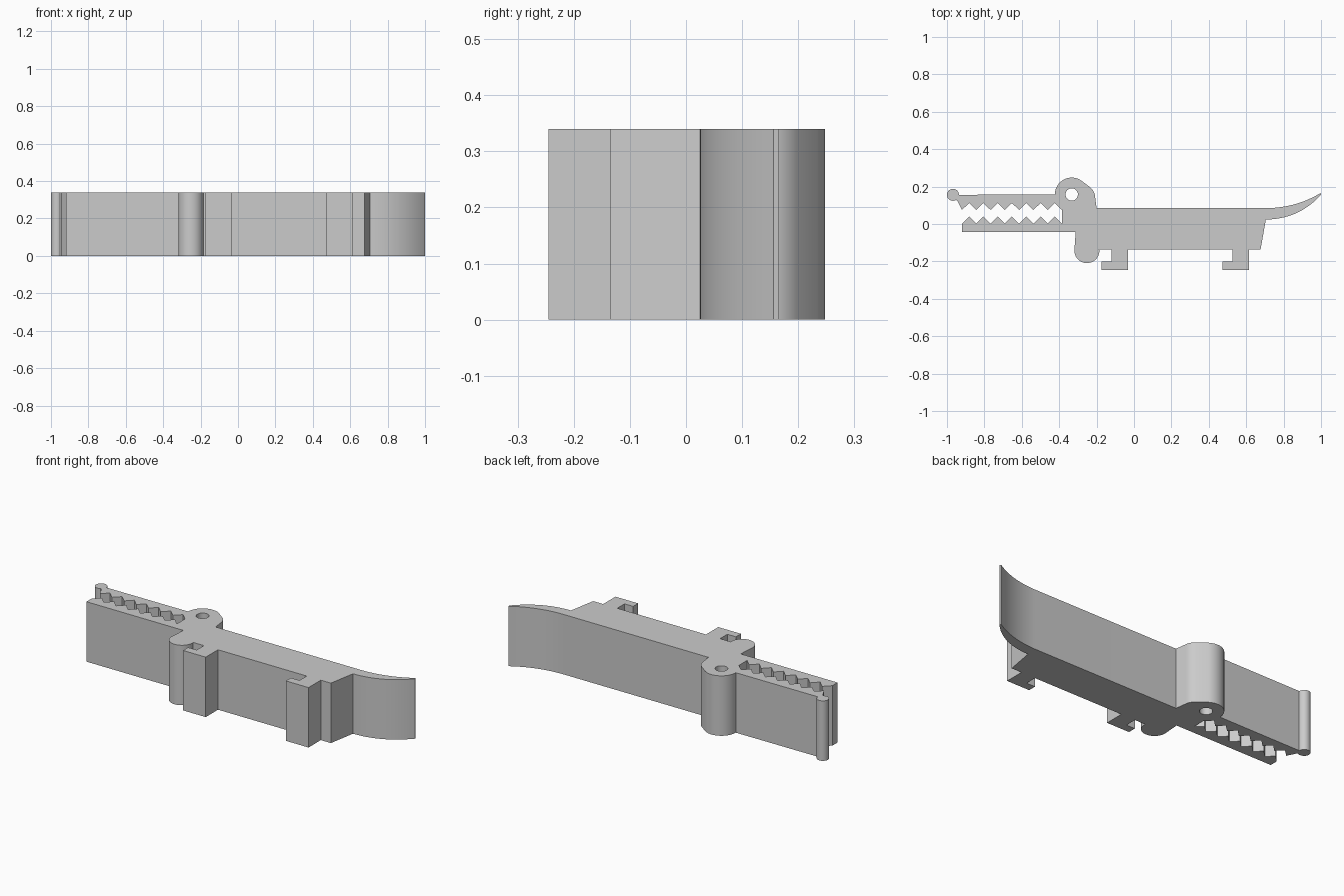
import bpy, bmesh
from math import cos, sin, radians
from mathutils import Vector

cube = bpy.data.objects.get("Cube")
if cube:
    bpy.data.objects.remove(cube, do_unlink=True)

HEIGHT = 0.34
JAW_LEFT, JAW_RIGHT, TEETH = -0.92, -0.385, 7


def arc(cx, cy, r, start, end, steps):
    angles = [radians(start + (end - start) * i / steps) for i in range(steps + 1)]
    return [(cx + r * cos(a), cy + r * sin(a)) for a in angles]


def bend(a, b, c, steps=16):
    a, b, c = Vector(a), Vector(b), Vector(c)
    ts = [i / steps for i in range(steps + 1)]
    return [tuple(a * (1 - t) ** 2 + b * 2 * t * (1 - t) + c * t * t) for t in ts]


def zigzag(x0, x1, base, tip):
    n = TEETH * 2
    return [(x0 + (x1 - x0) * i / n, tip if i % 2 else base) for i in range(n + 1)]


def leg(x):
    # Hip, heel, sole, toe and ankle, with x at the back of the leg
    return [(x, -0.135), (x, -0.245), (x - 0.142, -0.245), (x - 0.142, -0.2),
            (x - 0.088, -0.2), (x - 0.088, -0.135)]


# Silhouette, clockwise from the tail tip along the belly, jaws, head and back
outline = bend((1.0, 0.156), (0.88, 0.025), (0.705, 0.024))
outline += [(0.677, -0.135)]
outline += leg(0.614) + leg(-0.031)
outline += [(-0.187, -0.135)] + arc(-0.252, -0.142, 0.067, 0, -180, 28)
outline += [(-0.312, -0.044), (JAW_LEFT, -0.044)]
outline += zigzag(JAW_LEFT, JAW_RIGHT, 0.002, 0.04)
outline += zigzag(JAW_RIGHT, JAW_LEFT, 0.075, 0.112)
outline += [(-0.945, 0.125)]
outline += arc(-0.968, 0.156, 0.032, -60, -360, 30)
outline += arc(-0.333, 0.158, 0.09, 180, 58, 24)
outline += bend((-0.235, 0.197), (-0.21, 0.175), (-0.208, 0.145), 8)
outline += [(-0.2, 0.085)]
outline += bend((0.715, 0.085), (0.87, 0.088), (0.998, 0.166))

eye_hole = arc(-0.333, 0.158, 0.033, 0, 360, 32)[:-1]

# Filled curve extruded into a slab, the inner loop becoming the eye hole
curve = bpy.data.curves.new("body_profile", "CURVE")
curve.dimensions = "2D"
curve.fill_mode = "BOTH"
curve.extrude = HEIGHT / 2
for loop in (outline, eye_hole):
    spline = curve.splines.new("POLY")
    spline.points.add(len(loop) - 1)
    for point, (x, y) in zip(spline.points, loop):
        point.co = (x, y, 0, 1)
    spline.use_cyclic_u = True
profile = bpy.data.objects.new("body_profile", curve)
bpy.context.collection.objects.link(profile)
bpy.context.view_layer.update()
depsgraph = bpy.context.evaluated_depsgraph_get()
mesh = bpy.data.meshes.new_from_object(profile.evaluated_get(depsgraph))
bpy.data.objects.remove(profile, do_unlink=True)

# Weld the caps to the walls and stand the slab on the ground
bm = bmesh.new()
bm.from_mesh(mesh)
bmesh.ops.remove_doubles(bm, verts=bm.verts, dist=0.0005)
bmesh.ops.translate(bm, verts=bm.verts, vec=(0, 0, HEIGHT / 2))
bmesh.ops.recalc_face_normals(bm, faces=bm.faces)
bm.to_mesh(mesh)
bm.free()

grey = bpy.data.materials.new("light grey")
grey.use_nodes = True
color = (0.6, 0.6, 0.6, 1)
grey.diffuse_color = color
grey.node_tree.nodes["Principled BSDF"].inputs["Base Color"].default_value = color
mesh.materials.clear()
mesh.materials.append(grey)

mesh.name = "crocodile_clip"
body = bpy.data.objects.new("crocodile_clip", mesh)
bpy.context.collection.objects.link(body)
bpy.ops.object.select_all(action="DESELECT")
body.select_set(True)
bpy.context.view_layer.objects.active = body
bpy.ops.object.shade_smooth_by_angle(angle=radians(25))
